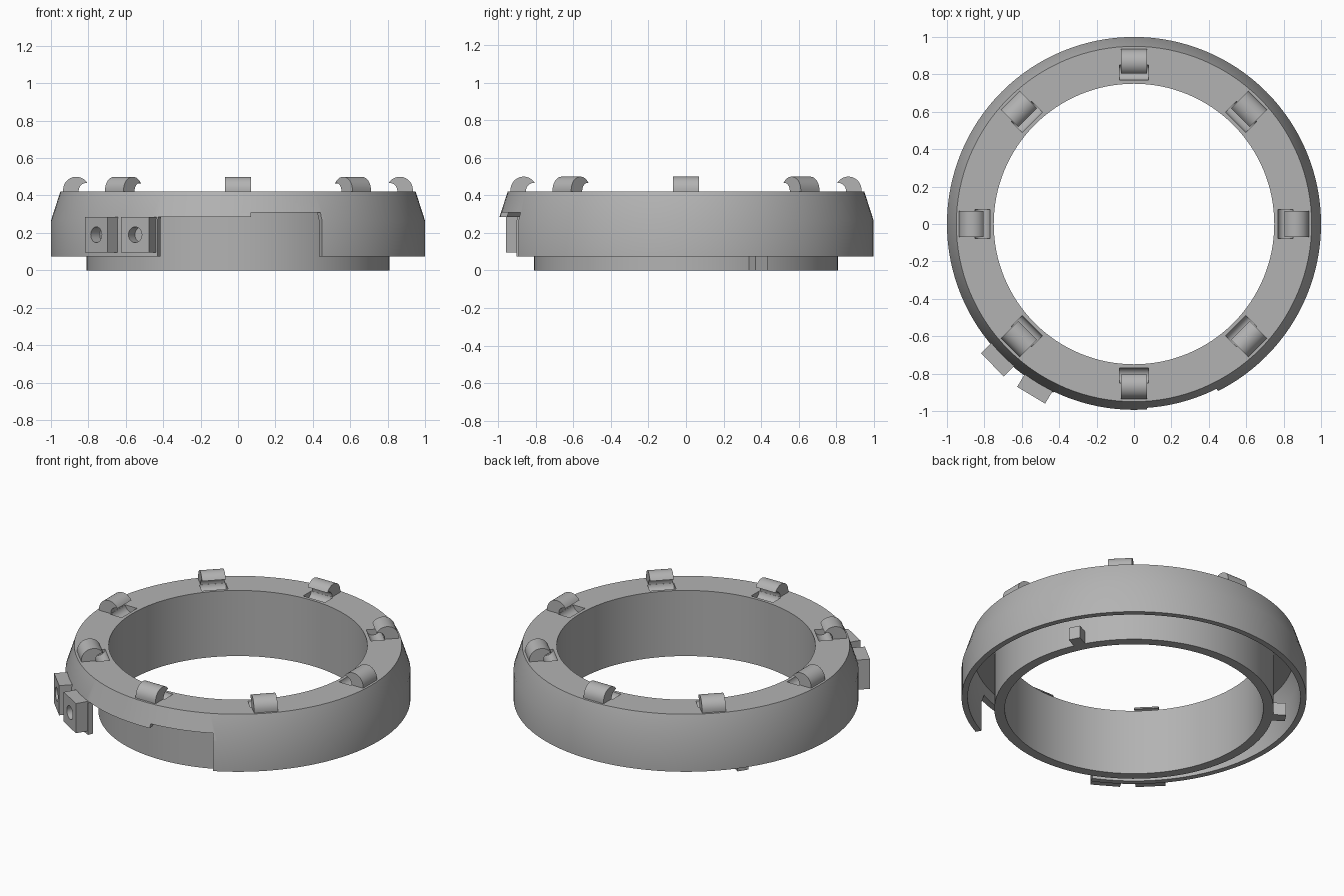
import bpy, bmesh
from math import sin, cos, pi, radians
from mathutils import Matrix

if "Cube" in bpy.data.objects:
    bpy.data.objects.remove(bpy.data.objects["Cube"], do_unlink=True)

grey = bpy.data.materials.new("grey_plastic")
grey.use_nodes = True
grey.diffuse_color = (0.45, 0.45, 0.45, 1)
grey.node_tree.nodes["Principled BSDF"].inputs["Base Color"].default_value = (0.45, 0.45, 0.45, 1)


def turn(degrees):
    return Matrix.Rotation(radians(degrees), 4, "Z")


def finish(name, bm):
    bmesh.ops.recalc_face_normals(bm, faces=bm.faces)
    mesh = bpy.data.meshes.new(name)
    bm.to_mesh(mesh)
    bm.free()
    obj = bpy.data.objects.new(name, mesh)
    bpy.context.collection.objects.link(obj)
    mesh.materials.append(grey)
    return obj


def sweep(name, profile, start=0, end=360, steps=128):
    """Turn a closed (radius, z) profile about the z axis."""
    full = end - start == 360
    bm = bmesh.new()
    rings = []
    for i in range(steps if full else steps + 1):
        a = radians(start + (end - start) * i / steps)
        rings.append([bm.verts.new((r * cos(a), r * sin(a), z)) for r, z in profile])
    n = len(profile)
    pairs = list(zip(rings, rings[1:])) + ([(rings[-1], rings[0])] if full else [])
    for a, b in pairs:
        for j in range(n):
            k = (j + 1) % n
            bm.faces.new((a[j], a[k], b[k], b[j]))
    if not full:
        bm.faces.new(rings[0])
        bm.faces.new(rings[-1])
    return finish(name, bm)


def prism(bm, profile, width, angle):
    """Extrude a closed (radius, z) profile sideways, then turn it into place."""
    sides = [[bm.verts.new(turn(angle) @ Matrix.Translation((r, y, z)).translation)
              for r, z in profile] for y in (-width / 2, width / 2)]
    n = len(profile)
    for j in range(n):
        k = (j + 1) % n
        bm.faces.new((sides[0][j], sides[0][k], sides[1][k], sides[1][j]))
    for side in sides:
        bm.faces.new(side)


def rect(r0, r1, z0, z1):
    return [(r0, z0), (r1, z0), (r1, z1), (r0, z1)]


def arc(cx, cz, radius, start, end, steps):
    return [(cx + radius * cos(radians(start + (end - start) * i / steps)),
             cz + radius * sin(radians(start + (end - start) * i / steps)))
            for i in range(steps + 1)]


def select(obj):
    bpy.ops.object.select_all(action="DESELECT")
    obj.select_set(True)
    bpy.context.view_layer.objects.active = obj


def cut(obj, cutter):
    mod = obj.modifiers.new("cut", "BOOLEAN")
    mod.operation = "DIFFERENCE"
    mod.solver = "EXACT"
    mod.object = cutter
    select(obj)
    bpy.ops.object.modifier_apply(modifier=mod.name)
    bpy.data.objects.remove(cutter, do_unlink=True)


def smooth(obj):
    select(obj)
    bpy.ops.object.shade_smooth_by_angle(angle=radians(25))


# Ring: inner sleeve, top plate and hanging outer skirt
ring = sweep("ring_body", [(0.75, 0), (0.81, 0), (0.81, 0.36), (0.93, 0.36), (0.965, 0.26),
                           (0.965, 0.075), (1, 0.075), (1, 0.265), (0.95, 0.42), (0.75, 0.42)])

# Opening in the front of the skirt, with a higher notch on one half
cut(ring, sweep("opening_cutter", rect(0.84, 1.1, -0.1, 0.285), 244.5, 296.7, 24))
cut(ring, sweep("notch_cutter", rect(0.84, 1.1, 0.2, 0.31), 274, 296.6, 12))

# Grooves in the top plate under the hooks
bm = bmesh.new()
for i in range(8):
    prism(bm, arc(0.81, 0.425, 0.042, 0, 337.5, 15), 0.155, 45 * i)
cut(ring, finish("groove_cutter", bm))
smooth(ring)

# Curved hooks around the top, opening inwards
hook = (arc(0.865, 0.43, 0.07, 0, 150, 14)
        + arc(0.81, 0.425, 0.042, 95, 0, 8) + [(0.852, 0.41), (0.935, 0.41)])
bm = bmesh.new()
for i in range(8):
    prism(bm, hook, 0.14, 45 * i)
smooth(finish("top_hooks", bm))

# Drilled lugs on the outside of the skirt
for name, angle in (("outer_lug", 224.8), ("inner_lug", 239)):
    bm = bmesh.new()
    prism(bm, rect(0.972, 1.068, 0.095, 0.285), 0.174, angle)
    lug = finish(name, bm)
    bm = bmesh.new()
    bmesh.ops.create_cone(bm, cap_ends=True, segments=24, radius1=0.042, radius2=0.042, depth=0.2,
                          matrix=turn(angle) @ Matrix.Translation((1.1, 0, 0.19))
                          @ Matrix.Rotation(pi / 2, 4, "Y"))
    cut(lug, finish("hole_cutter", bm))
    smooth(lug)

# Small stop blocks at the foot of the inner sleeve
bm = bmesh.new()
for angle in (27, 147):
    prism(bm, rect(0.8, 0.885, 0, 0.08), 0.07, angle)
finish("stop_blocks", bm)
